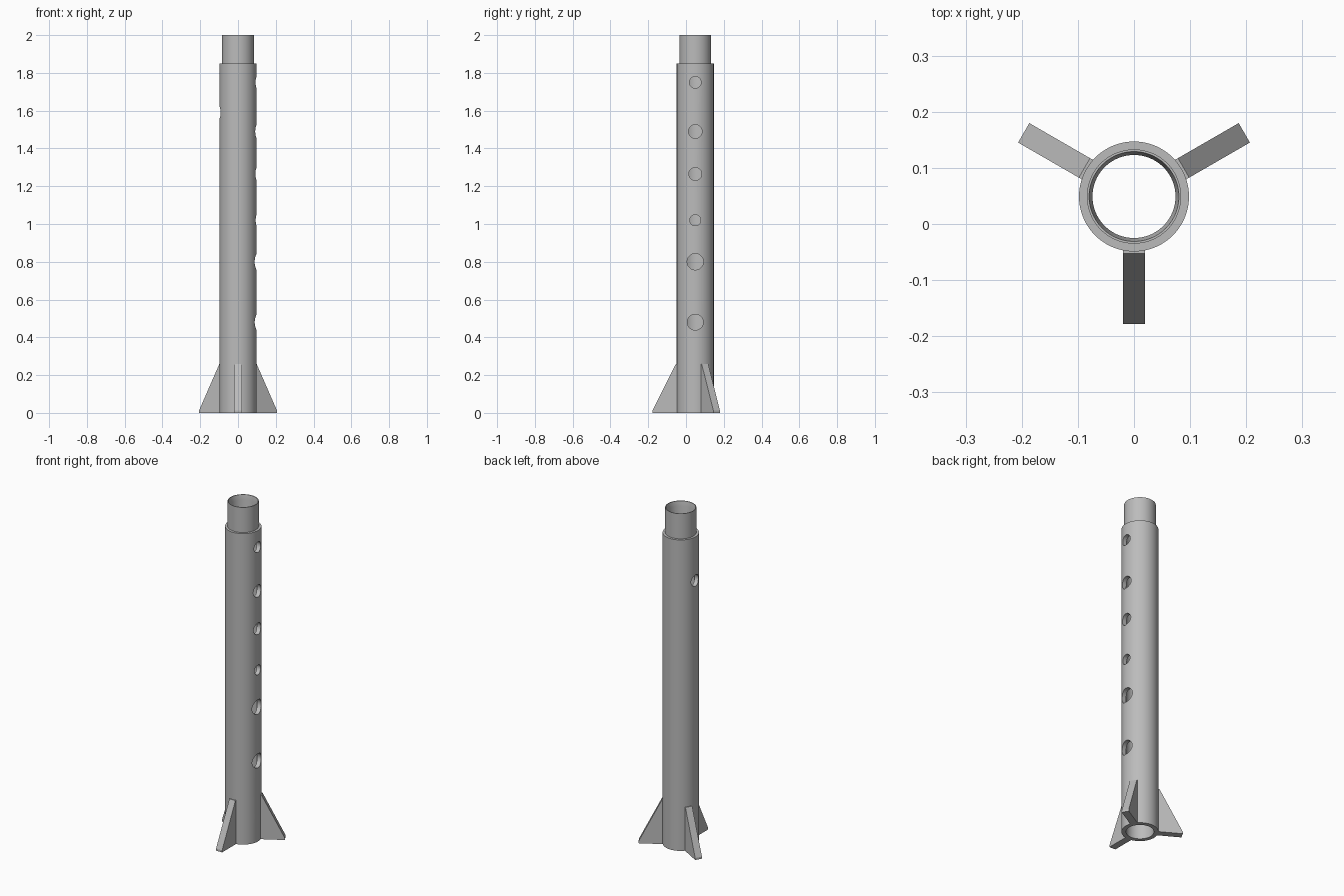
import bpy, bmesh
from math import sin, cos, pi, radians
from mathutils import Matrix, Vector

CENTRE = Vector((0, 0.049, 0))
SEGMENTS = 96

cube = bpy.data.objects.get("Cube")
if cube:
    bpy.data.objects.remove(cube, do_unlink=True)

grey = bpy.data.materials.new("plain grey")
grey.use_nodes = True
colour = (0.5, 0.5, 0.5, 1)
grey.diffuse_color = colour
grey.node_tree.nodes["Principled BSDF"].inputs["Base Color"].default_value = colour


def make_object(name, bm):
    bmesh.ops.recalc_face_normals(bm, faces=bm.faces)
    mesh = bpy.data.meshes.new(name)
    bm.to_mesh(mesh)
    bm.free()
    mesh.materials.append(grey)
    obj = bpy.data.objects.new(name, mesh)
    bpy.context.collection.objects.link(obj)
    return obj


def activate(obj):
    bpy.ops.object.select_all(action='DESELECT')
    obj.select_set(True)
    bpy.context.view_layer.objects.active = obj


# Hollow tube with a narrower spigot and a chamfered mouth
profile = [(0.074, 0), (0.098, 0), (0.098, 1.85), (0.084, 1.85),
           (0.084, 2), (0.080, 2), (0.074, 1.97)]
bm = bmesh.new()
rings = []
for i in range(SEGMENTS):
    a = 2 * pi * i / SEGMENTS
    rings.append([bm.verts.new(CENTRE + Vector((r * cos(a), r * sin(a), z)))
                  for r, z in profile])
for i, ring in enumerate(rings):
    after = rings[(i + 1) % SEGMENTS]
    for j in range(len(profile)):
        k = (j + 1) % len(profile)
        bm.faces.new((ring[j], after[j], after[k], ring[k]))
tube = make_object("tube", bm)

# Finger holes on the left wall, thumb hole on the right wall: side, height, radius
holes = [(1, 0.48, 0.042), (1, 0.80, 0.043), (1, 1.02, 0.029), (1, 1.265, 0.034),
         (1, 1.49, 0.036), (1, 1.75, 0.031), (-1, 1.59, 0.034)]
bm = bmesh.new()
for side, z, r in holes:
    place = Matrix.Translation(CENTRE + Vector((side * 0.1, 0, z)))
    bmesh.ops.create_cone(bm, cap_ends=True, segments=48, radius1=r, radius2=r, depth=0.15,
                          matrix=place @ Matrix.Rotation(pi / 2, 4, 'Y'))
cutter = make_object("hole_cutter", bm)
cutter.hide_render = True

activate(tube)
cut = tube.modifiers.new("holes", 'BOOLEAN')
cut.operation = 'DIFFERENCE'
cut.solver = 'EXACT'
cut.object = cutter
bpy.ops.object.modifier_apply(modifier=cut.name)
bpy.data.objects.remove(cutter, do_unlink=True)
bpy.ops.object.shade_smooth_by_angle(angle=radians(30))

# Three tapered fins around the foot
fin_outline = [(0.09, 0), (0.227, 0), (0.227, 0.012), (0.102, 0.26), (0.09, 0.26)]
for name, angle in (("front_fin", -90), ("back_left_fin", 30), ("back_right_fin", 150)):
    bm = bmesh.new()
    side = bm.faces.new([bm.verts.new((r, -0.02, z)) for r, z in fin_outline])
    extruded = bmesh.ops.extrude_face_region(bm, geom=[side])["geom"]
    bmesh.ops.translate(bm, vec=(0, 0.04, 0),
                        verts=[v for v in extruded if isinstance(v, bmesh.types.BMVert)])
    bm.transform(Matrix.Translation(CENTRE) @ Matrix.Rotation(radians(angle), 4, 'Z'))
    make_object(name, bm)
